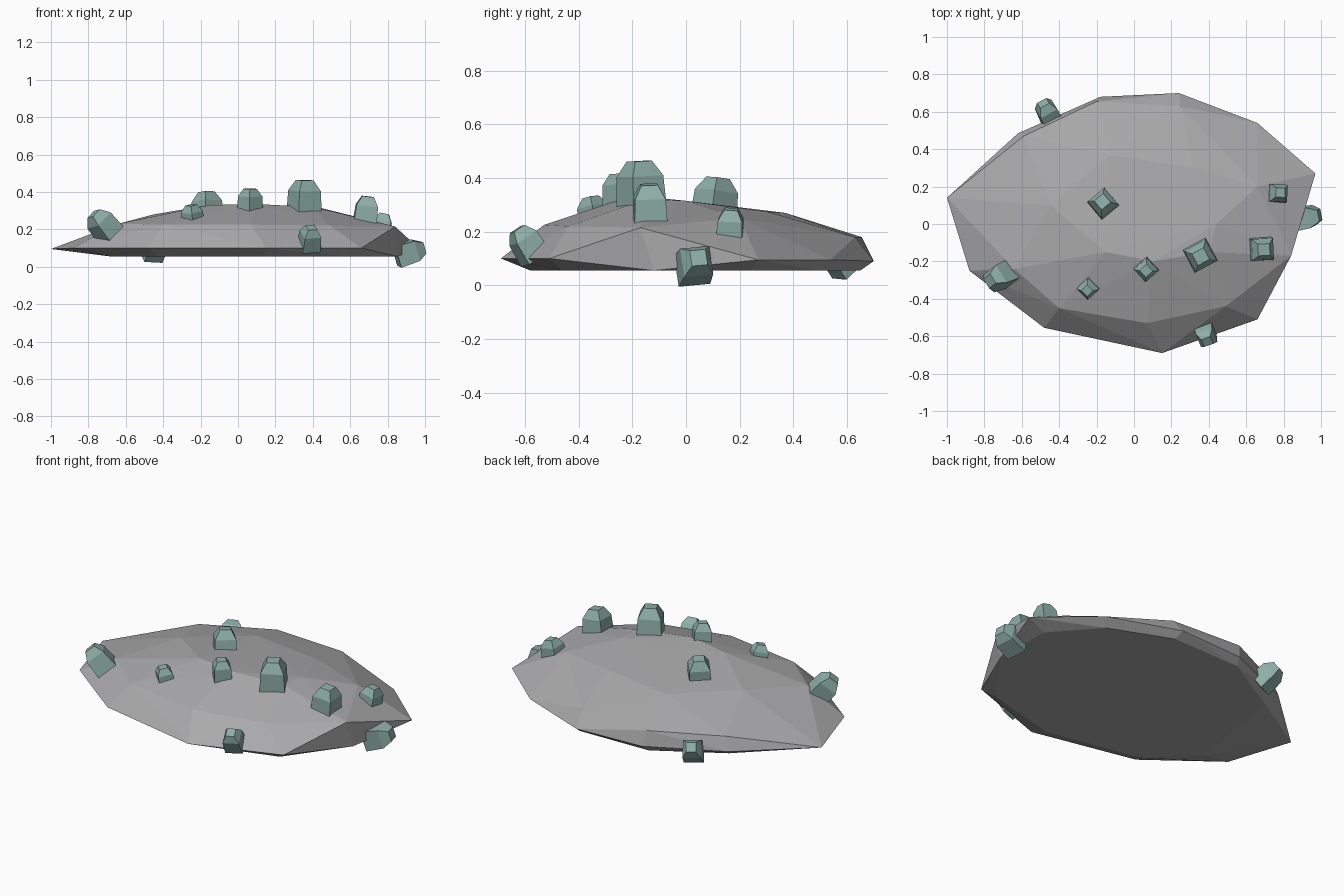
import bpy, bmesh, math
from mathutils import Vector, Matrix


def flat_material(name, color):
    m = bpy.data.materials.new(name)
    m.diffuse_color = (*color, 1)
    return m


def add_object(name, bm, mat):
    bmesh.ops.recalc_face_normals(bm, faces=bm.faces[:])
    me = bpy.data.meshes.new(name)
    bm.to_mesh(me)
    bm.free()
    me.materials.append(mat)
    ob = bpy.data.objects.new(name, me)
    bpy.context.collection.objects.link(ob)
    return ob


stone = flat_material("grey stone", (0.40, 0.40, 0.41))
teal = flat_material("pale teal crystal", (0.27, 0.43, 0.39))

# Faceted slab: flat base, rim, raised shoulder and shallow crown
base = [(-0.68, -0.22), (-0.58, 0.42), (-0.2, 0.64), (0.25, 0.65), (0.62, 0.5),
        (0.85, 0.24), (0.85, -0.12), (0.6, -0.46), (0.13, -0.58), (-0.43, -0.47)]
rim = [(-1, 0.14, 0.095), (-0.62, 0.485, 0.10), (-0.18, 0.68, 0.09),
       (0.24, 0.70, 0.09), (0.66, 0.54, 0.095), (0.97, 0.27, 0.095),
       (0.84, -0.17, 0.215), (0.66, -0.51, 0.10), (0.15, -0.69, 0.10),
       (-0.48, -0.555, 0.10), (-0.88, -0.25, 0.10)]
shoulder = [(-0.59, 0.47, 0.18), (-0.2, 0.655, 0.18), (0.25, 0.63, 0.18),
            (-0.64, -0.24, 0.23), (-0.4, -0.45, 0.225), (0.07, -0.53, 0.225),
            (0.49, -0.44, 0.22), (0.66, 0.2, 0.25)]
crown = [(-0.15, -0.15, 0.33), (0.1, -0.2, 0.335), (0.4, -0.15, 0.32),
         (0.44, 0.0, 0.315), (0.32, 0.3, 0.275), (-0.13, 0.37, 0.27),
         (-0.45, 0.1, 0.28)]
bm = bmesh.new()
for p in [(x, y, 0.055) for x, y in base] + rim + shoulder + crown:
    bm.verts.new(p)
hull = bmesh.ops.convex_hull(bm, input=bm.verts[:])
loose = [v for v in bm.verts if not v.link_faces]
bmesh.ops.delete(bm, geom=loose, context='VERTS')
add_object("rock_slab", bm, stone)


# Square crystal with slightly tapered walls and a bevelled cap
def crystal(name, centre, direction, size, twist):
    bm = bmesh.new()
    rings = []
    for height, width in ((-0.65, 1.0), (0.25, 0.92), (0.65, 0.5)):
        r = width * size / 2
        rings.append([bm.verts.new((sx * r, sy * r, height * size))
                      for sx, sy in ((-1, -1), (1, -1), (1, 1), (-1, 1))])
    bm.faces.new(rings[0][::-1])
    bm.faces.new(rings[-1])
    for lo, hi in zip(rings, rings[1:]):
        for i in range(4):
            j = (i + 1) % 4
            bm.faces.new((lo[i], lo[j], hi[j], hi[i]))
    tilt = Vector((0, 0, 1)).rotation_difference(Vector(direction).normalized())
    bm.transform(Matrix.Translation(centre) @ tilt.to_matrix().to_4x4()
                 @ Matrix.Rotation(math.radians(twist), 4, 'Z'))
    add_object(name, bm, teal)


# Crystals scattered over the crown and around the rim
crystals = [
    ((-0.165, 0.11, 0.32), (-0.05, 0.12, 1), 0.125, 40),
    ((0.355, -0.17, 0.372), (0.02, -0.05, 1), 0.14, 28),
    ((0.065, -0.245, 0.352), (0, -0.08, 1), 0.10, 42),
    ((-0.245, -0.345, 0.272), (-0.1, -0.2, 1), 0.09, 45),
    ((0.685, -0.135, 0.295), (0.12, -0.03, 1), 0.125, 3),
    ((0.77, 0.165, 0.22), (0.2, 0.05, 1), 0.10, -3),
    ((0.385, -0.595, 0.155), (0.1, -0.5, 0.8), 0.10, 20),
    ((-0.725, -0.285, 0.225), (-0.6, -0.25, 0.75), 0.12, 35),
    ((0.92, 0.035, 0.08), (0.9, 0.15, 0.28), 0.12, 15),
    ((-0.46, 0.595, 0.11), (-0.3, 0.6, 0.5), 0.11, 30),
]
for n, spec in enumerate(crystals, 1):
    crystal(f"crystal_{n}", *spec)
